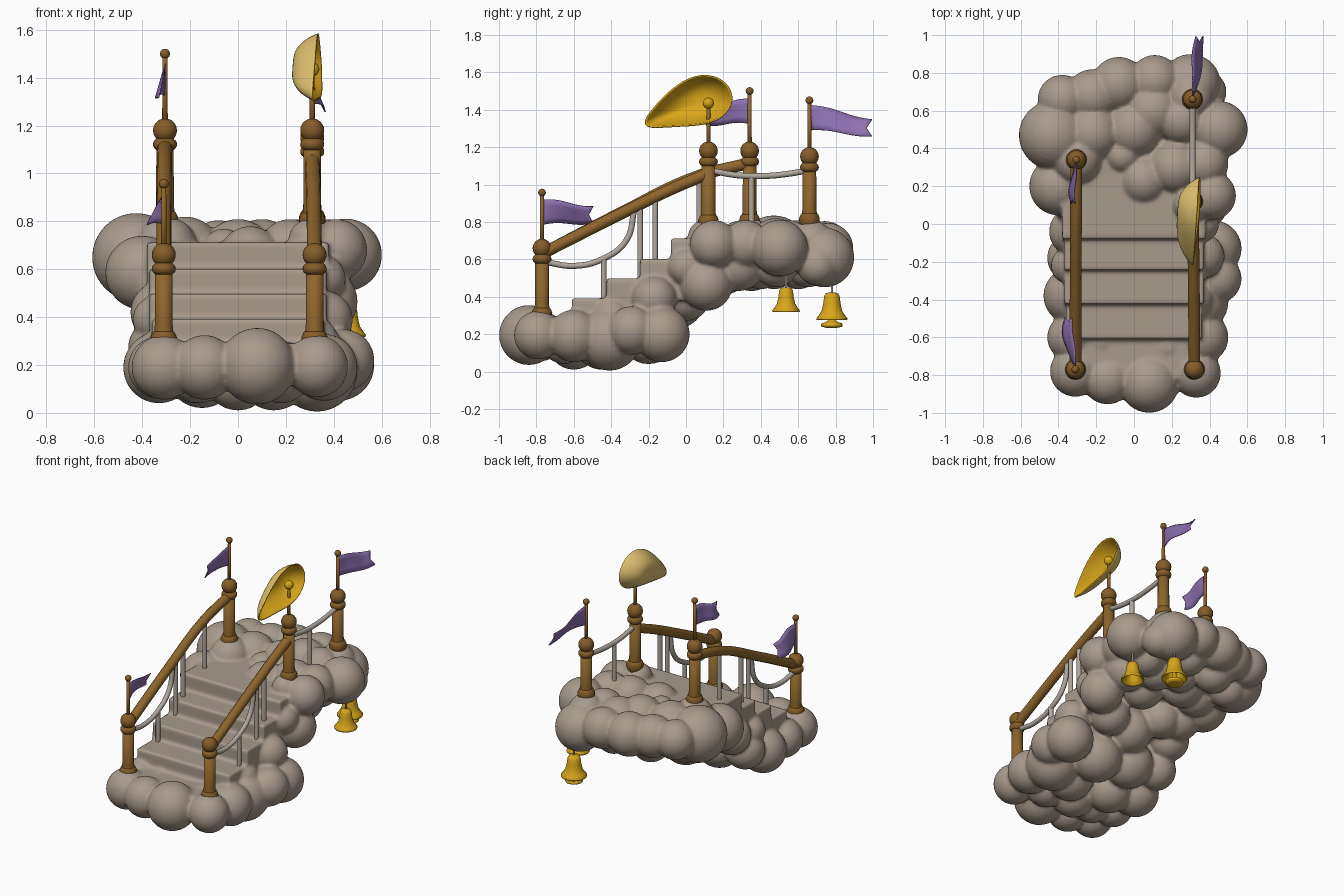
import bpy, bmesh, math

if "Cube" in bpy.data.objects:
    bpy.data.objects.remove(bpy.data.objects["Cube"])

def mat(name, c):
    m = bpy.data.materials.new(name)
    m.diffuse_color = (*c, 1)
    m.use_nodes = True
    m.node_tree.nodes["Principled BSDF"].inputs["Base Color"].default_value = m.diffuse_color
    return m

STONE = mat("cloud taupe", (.395, .325, .265))
WOOD = mat("wood brown", (.27, .13, .025))
DARK = mat("dark wood", (.235, .11, .022))
ROPE = mat("rope grey", (.44, .39, .34))
GOLD = mat("gold", (.69, .38, .01))
PALE = mat("pale gold", (.74, .53, .16))
PURPLE = mat("purple cloth", (.27, .165, .44))

def finish(bm, name, *mats, smooth=True):
    me = bpy.data.meshes.new(name)
    bmesh.ops.recalc_face_normals(bm, faces=bm.faces)
    bm.to_mesh(me)
    bm.free()
    for m in mats:
        me.materials.append(m)
    for p in me.polygons:
        p.use_smooth = smooth
    ob = bpy.data.objects.new(name, me)
    bpy.context.collection.objects.link(ob)
    return ob

def lathe(name, prof, loc, m, n=24):
    """Spin (radius, z) points around the vertical axis."""
    bm = bmesh.new()
    rings = [[bm.verts.new((loc[0] + max(r, .0005) * math.cos(2 * math.pi * k / n),
                            loc[1] + max(r, .0005) * math.sin(2 * math.pi * k / n), loc[2] + z))
              for k in range(n)] for r, z in prof]
    for a, b in zip(rings, rings[1:]):
        for k in range(n):
            bm.faces.new((a[k], a[(k + 1) % n], b[(k + 1) % n], b[k]))
    bm.faces.new(rings[0])
    bm.faces.new(rings[-1])
    return finish(bm, name, m)

def ball(bm, x, y, z, r, u=32):
    res = bmesh.ops.create_uvsphere(bm, u_segments=u, v_segments=u // 2, radius=r)
    bmesh.ops.translate(bm, verts=res["verts"], vec=(x, y, z))

def tube(name, pts, r, m):
    """Smooth round tube through the points."""
    cu = bpy.data.curves.new(name, "CURVE")
    cu.dimensions = "3D"
    cu.bevel_depth, cu.bevel_resolution, cu.use_fill_caps = r, 4, True
    sp = cu.splines.new("BEZIER")
    sp.bezier_points.add(len(pts) - 1)
    for b, p in zip(sp.bezier_points, pts):
        b.co = p
        b.handle_left_type = b.handle_right_type = "AUTO"
    cu.materials.append(m)
    ob = bpy.data.objects.new(name, cu)
    bpy.context.collection.objects.link(ob)

# cloud puffs: x, y, z, radius
right = [(.33, -.79, .195, .13), (.36, -.6, .19, .14), (.33, -.41, .175, .17), (.44, -.29, .22, .13),
         (.42, -.13, .2, .15), (.36, -.17, .39, .12), (.32, -.4, .3, .1), (.36, .11, .465, .14),
         (.35, 0, .56, .1)]
left = [(-.31, -.78, .19, .135), (-.33, -.6, .19, .13), (-.33, -.38, .19, .15), (-.33, -.18, .27, .13),
        (-.32, -.04, .42, .13), (-.34, -.22, .39, .1), (-.4, .2, .585, .155), (-.28, .1, .5, .14)]
middle = [(.08, -.84, .195, .16), (-.14, -.82, .19, .135), (0, -.6, .15, .14), (.15, -.45, .16, .15),
          (-.15, -.42, .17, .15), (.14, -.2, .2, .16), (-.12, -.2, .25, .16), (0, -.05, .38, .15),
          (.2, .0, .4, .13), (-.15, .08, .47, .13), (.1, .2, .55, .14), (-.1, .35, .57, .14),
          (.15, .4, .57, .13), (.3, .28, .57, .14), (-.25, .3, .58, .14), (.18, -.65, .17, .13),
          (-.17, -.62, .17, .13)]
upper = [(-.425, .47, .65, .185), (-.38, .66, .67, .13), (-.22, .68, .66, .14), (-.08, .74, .66, .145),
         (.11, .76, .66, .135), (.3, .74, .61, .16), (.3, .67, .69, .12), (.45, .5, .66, .152),
         (.37, .32, .68, .13), (.41, .15, .68, .13), (.3, .1, .72, .09), (.05, .23, .65, .13),
         (-.06, .36, .68, .09), (.22, .3, .67, .14), (.25, .55, .68, .13), (0, .5, .66, .15),
         (-.22, .48, .67, .15), (.1, .6, .66, .15), (-.3, .34, .69, .13)]
under = [(.38, .7, .57, .11), (.33, .78, .6, .11), (.1, .65, .57, .12), (-.15, .6, .57, .13),
         (-.35, .5, .57, .12), (.3, .48, .57, .12), (.02, .47, .56, .12)]
bm = bmesh.new()
for puff in right + left + middle + upper + under:
    ball(bm, *puff)
# stair treads melted into the cloud: front y, back y, bottom z, top z, half width
for y0, y1, z0, z1, w in [(-.82, -.5, .16, .29, .33), (-.61, -.3, .2, .392, .36),
                          (-.425, -.1, .28, .497, .37), (-.245, .05, .38, .602, .37), (-.08, .36, .52, .712, .38)]:
    res = bmesh.ops.create_cube(bm, size=1)
    for v in res["verts"]:
        v.co = (v.co.x * 2 * w, (y0 + y1) / 2 + v.co.y * (y1 - y0), (z0 + z1) / 2 + v.co.z * (z1 - z0))
cloud = finish(bm, "cloud_stairs", STONE)
rm = cloud.modifiers.new("merge", "REMESH")
rm.mode, rm.voxel_size, rm.use_smooth_shade = "VOXEL", .011, True
sm = cloud.modifiers.new("soften", "SMOOTH")
sm.factor, sm.iterations = .5, 4

# posts: x, y, base z, knob z, finial z (None for a bare knob)
posts = {"front_left": (-.31, -.77, .29, .66, .957), "front_right": (.32, -.77, .29, .66, None),
         "back_left": (-.305, .34, .79, 1.18, 1.5), "middle_right": (.31, .12, .785, 1.18, 1.435),
         "far_right": (.31, .66, .795, 1.15, 1.45)}
for name, (x, y, z0, zk, zf) in posts.items():
    h = zk - z0
    lathe(name + "_post", [(.042, -.06), (.041, .04), (.037, .08), (.036, h)], (x, y, z0), WOOD)
    lathe(name + "_foot", [(.053, -.03), (.055, .025), (.05, .038), (.045, .048), (.036, .053)], (x, y, z0), DARK)
    lathe(name + "_collar", [(.036, -.024)] + [(.036 + .014 * math.cos(a / 4), .02 * math.sin(a / 4))
          for a in range(-5, 6)] + [(.036, .024)], (x, y, zk - .058), DARK)
    bm = bmesh.new()
    ball(bm, x, y, zk, .05, 24)
    finish(bm, name + "_knob", DARK)
    if zf:
        lathe(name + "_flagpole", [(.012, zk), (.01, zf)], (x, y, 0), WOOD, 12)
        bm = bmesh.new()
        ball(bm, x, y, zf, .03 if name == "middle_right" else .021, 16)
        finish(bm, name + "_finial", GOLD if name == "middle_right" else DARK)

# handrails
tube("left_handrail", [(-.31, -.77, .63), (-.309, -.355, .845), (-.307, .05, 1.04), (-.305, .34, 1.115)], .031, WOOD)
tube("right_handrail", [(.32, -.77, .63), (.317, -.355, .84), (.314, -.1, .965), (.31, .12, 1.06)], .031, WOOD)

# hanging ropes and rope balusters
for side, x in (("left", -.31), ("right", .317)):
    tube(side + "_swag", [(x, -.75, .585), (x, -.6, .565), (x, -.45, .6), (x, -.32, .7), (x, -.275, .87)], .016, ROPE)
    for y, z0, z1 in ((-.44, .35, .6), (-.245, .46, .89), (-.165, .56, .93)):
        tube(f"{side}_baluster", [(x, y, z0), (x, y, z1)], .015, ROPE)
tube("left_top_baluster", [(-.307, .07, .66), (-.307, .07, 1.04)], .015, ROPE)
tube("back_swag", [(.31, .13, 1.075), (.31, .27, 1.05), (.31, .4, 1.045), (.31, .53, 1.055), (.31, .65, 1.075)], .016, ROPE)
tube("back_baluster", [(.31, .35, .76), (.31, .35, 1.05)], .015, ROPE)

# swallowtail flags, leaning outward towards the lower edge
def flag(name, x, y, z, length, drift, lean, drop):
    bm = bmesh.new()
    nu, nv = 14, 4
    g = []
    for i in range(nu + 1):
        u = i / nu
        row = []
        for j in range(nv + 1):
            v = j / nv
            notch = .09 * u ** 4 * (1 - abs(2 * v - 1))
            wave = .008 * math.sin(u * 7) * u
            row.append(bm.verts.new((x + drift * u + lean * (v - .2) * math.sin(u * 2.4) + wave, y + length * (u - notch),
                                     z - drop * u - v * (.135 - .045 * u) + .007 * math.sin(u * 6))))
        g.append(row)
    for i in range(nu):
        for j in range(nv):
            bm.faces.new((g[i][j], g[i + 1][j], g[i + 1][j + 1], g[i][j + 1]))
    ob = finish(bm, name, PURPLE)
    s = ob.modifiers.new("cloth", "SOLIDIFY")
    s.thickness, s.offset = .005, 0

flag("front_left_flag", -.31, -.765, .92, .27, -.03, -.055, .035)
flag("back_left_flag", -.305, .335, 1.46, -.23, -.015, -.03, .05)
flag("far_right_flag", .31, .665, 1.425, .33, .02, .055, .075)

# gold teardrop shell, hollow towards +x
outline = [(-.245, 1.308), (-.17, 1.41), (-.09, 1.493), (0, 1.56), (.1, 1.588), (.2, 1.56), (.25, 1.48),
           (.235, 1.41), (.18, 1.352), (.09, 1.322), (-.03, 1.317), (-.14, 1.309)]
cy, cz = .08, 1.45
bm = bmesh.new()
rings = []
for s in (1, .9, .75, .5, .22):
    rings.append([bm.verts.new((.352 - .112 * (1 - s ** 3) + .13 * (y - cy) * s * (y < cy)
                                - .1 * max(0, z - cz) * s, cy + (y - cy) * s, cz + (z - cz) * s)) for y, z in outline])
n = len(outline)
for a, b in zip(rings, rings[1:]):
    for k in range(n):
        bm.faces.new((a[k], a[(k + 1) % n], b[(k + 1) % n], b[k]))
bm.faces.new(rings[-1])
shell = finish(bm, "gold_shell", GOLD, PALE)
if shell.data.polygons[-1].normal.x < 0:
    shell.data.flip_normals()
sub = shell.modifiers.new("smooth", "SUBSURF")
sub.levels = sub.render_levels = 2
so = shell.modifiers.new("skin", "SOLIDIFY")
so.thickness, so.offset, so.material_offset = .008, -1, 1

# hanging bells
bell = [(.012, .135), (.03, .13), (.038, .115), (.042, .08), (.05, .045), (.066, .02), (.076, .008), (.074, 0),
        (.066, .004), (.045, .035), (.036, .09), (0, .115)]
for name, x, y, z, s in (("near_bell", .46, .535, .318, .98), ("far_bell", .32, .78, .275, 1.1)):
    lathe(name, [(r * s, h * s) for r, h in bell], (x, y, z), GOLD)
    tube(name + "_cord", [(x, y, z + .12 * s), (x, y, .58)], .006, ROPE)
lathe("far_bell_clapper", [(.008, .1), (.014, .0), (.026, -.012), (.054, -.022), (.058, -.032), (.056, -.04),
                           (.03, -.046)], (.32, .78, .28), GOLD)
